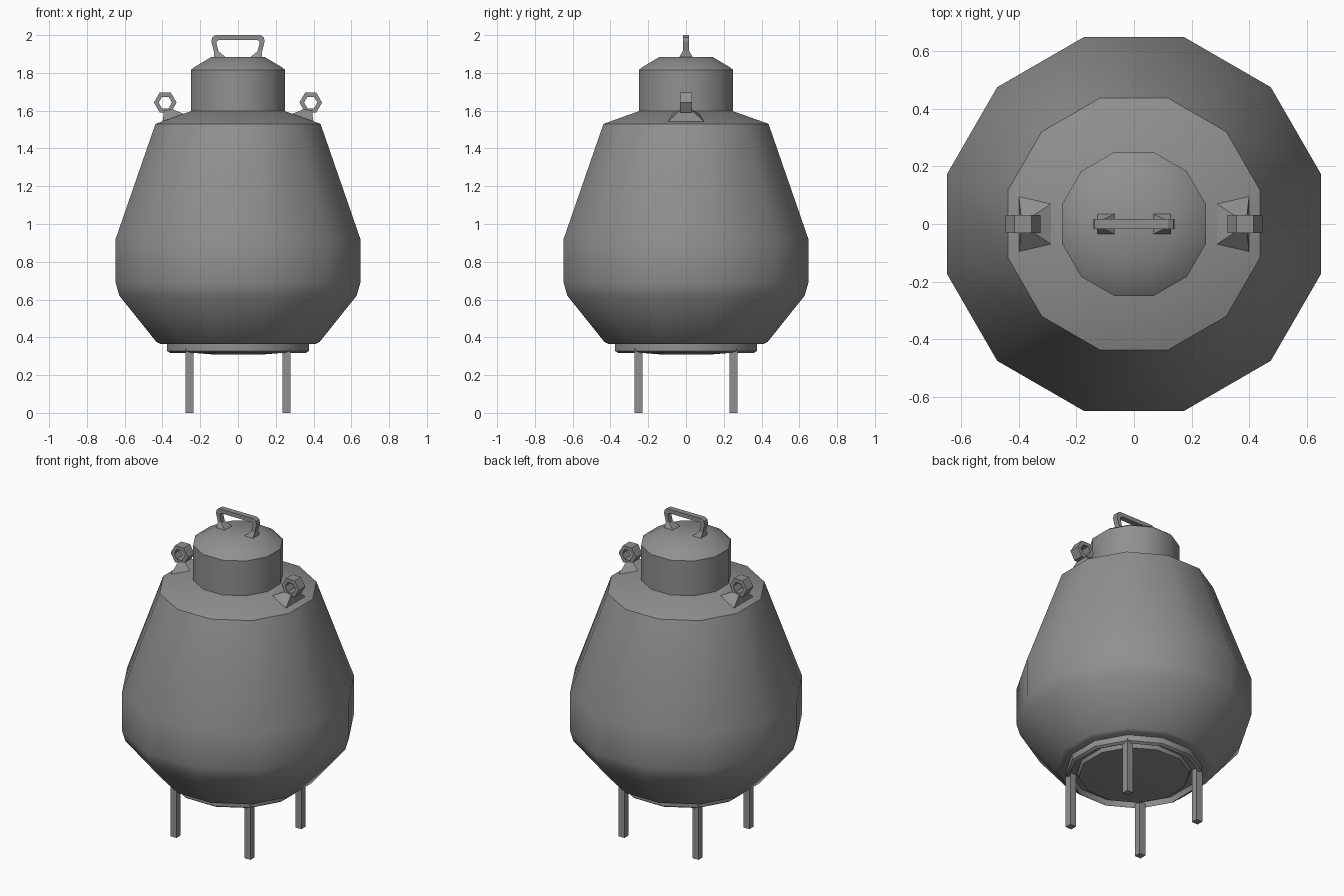
import bpy, bmesh, math

cube = bpy.data.objects.get("Cube")
if cube:
    bpy.data.objects.remove(cube, do_unlink=True)

SIDES = 12
grey = bpy.data.materials.new("dull_grey_metal")
grey.use_nodes = True
grey.diffuse_color = (0.28, 0.28, 0.28, 1)
grey.node_tree.nodes["Principled BSDF"].inputs["Base Color"].default_value = (0.28, 0.28, 0.28, 1)


def finish(name, bm, smooth=False):
    bmesh.ops.remove_doubles(bm, verts=bm.verts, dist=0.0001)
    bmesh.ops.recalc_face_normals(bm, faces=bm.faces)
    mesh = bpy.data.meshes.new(name)
    bm.to_mesh(mesh)
    bm.free()
    mesh.materials.append(grey)
    obj = bpy.data.objects.new(name, mesh)
    bpy.context.collection.objects.link(obj)
    if smooth:
        bpy.ops.object.select_all(action='DESELECT')
        obj.select_set(True)
        bpy.context.view_layer.objects.active = obj
        bpy.ops.object.shade_smooth_by_angle(angle=math.radians(35))
    return obj


def bridge(bm, rings, closed=False):
    """Join successive closed loops of vertices with quads."""
    n = len(rings[0])
    pairs = list(zip(rings, rings[1:]))
    if closed:
        pairs.append((rings[-1], rings[0]))
    for a, b in pairs:
        for i in range(n):
            j = (i + 1) % n
            bm.faces.new((a[i], a[j], b[j], b[i]))


def lathe(name, profile):
    """Twelve-sided turned part; profile gives flat-to-centre distance and height."""
    bm = bmesh.new()
    rings = []
    for r, z in profile:
        r /= math.cos(math.pi / SIDES)
        angles = [(i + 0.5) * math.tau / SIDES for i in range(SIDES)]
        rings.append([bm.verts.new((r * math.cos(a), r * math.sin(a), z)) for a in angles])
    bridge(bm, rings)
    bm.faces.new(rings[0])
    bm.faces.new(rings[-1])
    return finish(name, bm, True)


def mirror(obj, x=True, y=False):
    mod = obj.modifiers.new("mirror", 'MIRROR')
    mod.use_axis = (x, y, False)


# Vessel body, with the sloping shoulder
lathe("vessel_body", [(0.41, 0.365), (0.432, 0.375), (0.628, 0.62), (0.648, 0.69),
                      (0.648, 0.92), (0.437, 1.53), (0.25, 1.597)])

# Neck and bevelled lid
lathe("neck_lid", [(0.25, 1.58), (0.25, 1.815), (0.235, 1.828), (0.14, 1.885)])

# Base rim with a groove and a shallow domed underside
lathe("base_rim", [(0.375, 0.37), (0.375, 0.328), (0.36, 0.318), (0.35, 0.35),
                   (0.315, 0.345), (0.305, 0.323), (0.14, 0.31)])

# Four square legs
bm = bmesh.new()
bmesh.ops.create_cube(bm, size=1)
for v in bm.verts:
    v.co = (0.257 + v.co.x * 0.042, 0.252 + v.co.y * 0.042, 0.17 + v.co.z * 0.34)
mirror(finish("legs", bm), y=True)

# Lid handle: outer point, inner point and half depth for each section
half = [((0.126, 1.883), (0.065, 1.883), 0.036),
        ((0.128, 1.915), (0.104, 1.915), 0.017),
        ((0.141, 1.965), (0.115, 1.96), 0.017),
        ((0.137, 1.988), (0.11, 1.97), 0.017),
        ((0.118, 2.0), (0.1, 1.974), 0.017)]
bm = bmesh.new()
rings = []
for side, sections in ((1, half), (-1, half[::-1])):
    for (ox, oz), (ix, iz), d in sections:
        rings.append([bm.verts.new(p) for p in (
            (side * ox, -d, oz), (side * ox, d, oz),
            (side * ix, d, iz), (side * ix, -d, iz))])
bridge(bm, rings)
bm.faces.new(rings[0])
bm.faces.new(rings[-1])
finish("lid_handle", bm)

# Hexagonal lifting eyes
bm = bmesh.new()
rings = []
for r, y in ((0.06, -0.032), (0.06, 0.032), (0.035, 0.032), (0.035, -0.032)):
    rings.append([bm.verts.new((0.385 + r * math.cos(i * math.pi / 3), y,
                                1.643 + r * math.sin(i * math.pi / 3))) for i in range(6)])
bridge(bm, rings, closed=True)
mirror(finish("lifting_eyes", bm))

# Flared pads that carry the lifting eyes
bm = bmesh.new()
low = [(0.28, -0.075, 1.58), (0.40, -0.105, 1.535), (0.40, 0.105, 1.535), (0.28, 0.075, 1.58)]
high = [(0.345, -0.032, 1.607), (0.392, -0.032, 1.6), (0.392, 0.032, 1.6), (0.345, 0.032, 1.607)]
rings = [[bm.verts.new(p) for p in ring] for ring in (low, high)]
bridge(bm, rings)
bm.faces.new(rings[0])
bm.faces.new(rings[1])
mirror(finish("eye_pads", bm))
